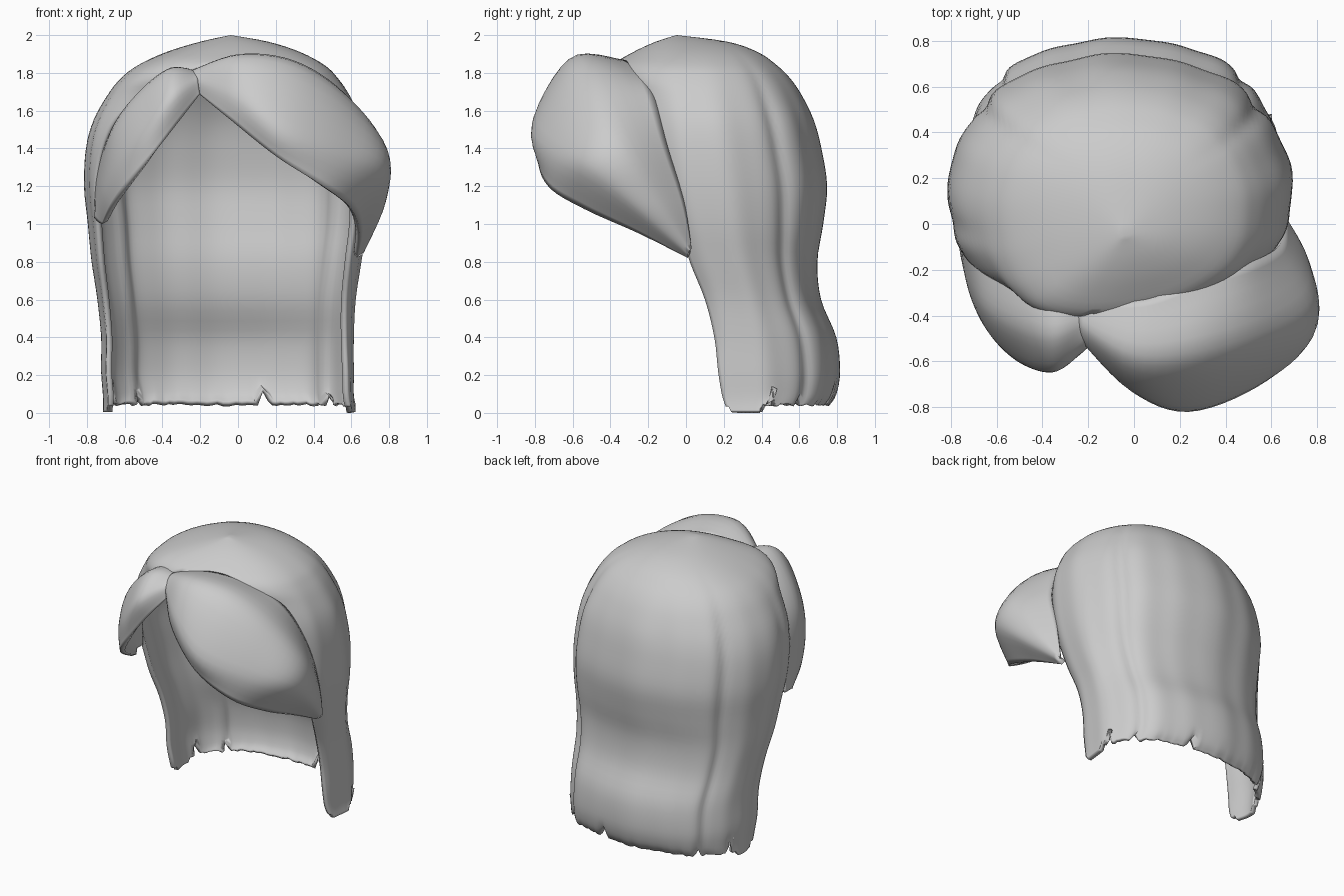
import bpy, bmesh, math, random
from mathutils import Vector

if "Cube" in bpy.data.objects:
    bpy.data.objects.remove(bpy.data.objects["Cube"])

random.seed(4)
hair = bpy.data.materials.new("hair grey")
hair.diffuse_color = (0.6, 0.6, 0.6, 1)
hair.use_nodes = True
hair.node_tree.nodes["Principled BSDF"].inputs["Base Color"].default_value = hair.diffuse_color
CENTRE = Vector((0, 0.05, 1.2))


def spline(points, t):
    """Smooth curve through a list of equal-length tuples, t in 0..1."""
    n = len(points) - 1
    i = min(int(t * n), n - 1)
    f = t * n - i
    a, b, c, d = (points[max(0, min(n, i + k))] for k in (-1, 0, 1, 2))
    return tuple(0.5 * (2 * q + (r - p) * f + (2 * p - 5 * q + 4 * r - s) * f ** 2
                        + (3 * q - p - 3 * r + s) * f ** 3)
                 for p, q, r, s in zip(a, b, c, d))


def sheet(name, grid, thickness):
    """Skin a grid of points, face it outwards and give it thickness."""
    bm = bmesh.new()
    rows = [[bm.verts.new(p) for p in row] for row in grid]
    for a, b in zip(rows, rows[1:]):
        for j in range(len(a) - 1):
            bm.faces.new((a[j], a[j + 1], b[j + 1], b[j]))
    bmesh.ops.remove_doubles(bm, verts=bm.verts, dist=0.002)
    bm.normal_update()
    facing = sum((f.calc_center_median() - CENTRE).dot(f.normal) * f.calc_area() for f in bm.faces)
    if facing < 0:
        bmesh.ops.reverse_faces(bm, faces=bm.faces)
    mesh = bpy.data.meshes.new(name)
    bm.to_mesh(mesh)
    bm.free()
    mesh.materials.append(hair)
    ob = bpy.data.objects.new(name, mesh)
    bpy.context.collection.objects.link(ob)
    solid = ob.modifiers.new("thickness", 'SOLIDIFY')
    solid.thickness = thickness
    solid.offset = -1
    bpy.context.view_layer.objects.active = ob
    ob.select_set(True)
    bpy.ops.object.shade_smooth_by_angle(angle=math.radians(50))
    ob.select_set(False)


# Main hair: z, left x, right x, middle y, front edge y, back y, half sweep in degrees
levels = [
    (2.00, -.04, -.04, -.05, -.05, -.05, 180),
    (1.965, -.20, .16, .03, -.16, .22, 180),
    (1.91, -.38, .33, .05, -.28, .38, 180),
    (1.84, -.53, .46, .05, -.39, .48, 180),
    (1.77, -.62, .53, .05, -.40, .55, 165),
    (1.68, -.69, .59, .05, -.31, .61, 147),
    (1.55, -.76, .65, .06, -.22, .67, 130),
    (1.40, -.80, .68, .08, -.16, .71, 121),
    (1.20, -.81, .69, .11, -.10, .74, 116),
    (1.00, -.79, .68, .15, -.04, .72, 114),
    (0.80, -.77, .65, .20, .02, .69, 113),
    (0.60, -.74, .62, .26, .10, .71, 111),
    (0.40, -.72, .61, .30, .15, .79, 109),
    (0.22, -.72, .61, .32, .17, .81, 107),
    (0.10, -.71, .61, .33, .19, .79, 106),
    (0.04, -.71, .62, .33, .21, .75, 106),
]
COLS, ROWS, P = 96, 60, 0.9
hem = [random.uniform(-.006, .008) for _ in range(COLS + 1)]
for notch, depth in ((15, .1), (27, .05), (54, .07), (72, .04), (82, .1)):  # cuts in the hem
    hem[notch] = depth
    hem[notch + 1] = depth * .35
for j in list(range(3, 12)) + list(range(86, 95)):    # longer side locks
    hem[j] = -0.035

main_grid = []
for r in range(ROWS + 1):
    z, xl, xr, ym, yf, yb, sweep = spline(levels, r / ROWS)
    sweep = math.radians(min(sweep, 180))
    front = (ym - yf) / max(abs(math.cos(sweep)), .05) ** P
    down = max(0, min(1, (1.95 - z) / .4))
    row = []
    for j in range(COLS + 1):
        phi = sweep * (2 * j / COLS - 1)
        s, c = math.sin(phi), math.cos(phi)
        groove = math.exp(-((abs(phi) - .9) / .07) ** 2)
        wave = 1 + down * (.008 * math.cos(9 * phi) + .005 * math.cos(17 * phi + 1) - .025 * groove)
        x = math.copysign(abs(s) ** P, s) * (xr - xl) / 2 * wave + (xl + xr) / 2
        x -= .15 * max(0, -c) ** 3 * min(1, (2 - z) / .12)
        y = ym + ((yb - ym) * c ** P * wave if c > 0 else -front * (-c) ** P)
        drop = hem[j] * max(0, (.22 - z) / .18) ** 1.5
        row.append((x, y, z + drop))
    main_grid.append(row)
sheet("main_hair", main_grid, 0.03)


def fringe(name, rails, n=36, m=16):
    """Loft a swept lock across four rails, from the parting to its tail."""
    grid = []
    for a in range(n + 1):
        section = [spline(rail, a / n) for rail in rails]
        grid.append([spline(section, b / m) for b in range(m + 1)])
    sheet(name, grid, 0.035)


# Rails run: free lower edge, bulge, upper curve, hairline
fringe("large_fringe", [
    [(-.22, -.52, 1.70), (-.05, -.69, 1.56), (.20, -.78, 1.36), (.45, -.73, 1.20),
     (.60, -.54, 1.08), (.645, -.25, .95), (.63, .01, .82)],
    [(-.24, -.50, 1.77), (.00, -.73, 1.69), (.25, -.81, 1.52), (.56, -.69, 1.40),
     (.77, -.51, 1.29), (.77, -.27, 1.09), (.66, .01, .84)],
    [(-.25, -.43, 1.81), (.00, -.58, 1.89), (.30, -.57, 1.85), (.58, -.48, 1.67),
     (.78, -.34, 1.41), (.76, -.15, 1.12), (.67, .02, .86)],
    [(-.24, -.34, 1.81), (.05, -.33, 1.87), (.30, -.23, 1.80), (.50, -.17, 1.68),
     (.63, -.10, 1.42), (.66, -.01, 1.12), (.66, .03, .87)],
])
fringe("small_fringe", [
    [(-.20, -.54, 1.69), (-.30, -.61, 1.56), (-.45, -.61, 1.37), (-.58, -.53, 1.22),
     (-.67, -.38, 1.10), (-.72, -.20, 1.00)],
    [(-.21, -.52, 1.77), (-.35, -.64, 1.68), (-.50, -.60, 1.50), (-.63, -.48, 1.35),
     (-.71, -.33, 1.18), (-.74, -.17, 1.01)],
    [(-.22, -.43, 1.81), (-.36, -.49, 1.82), (-.52, -.45, 1.69), (-.66, -.36, 1.50),
     (-.73, -.24, 1.25), (-.76, -.13, 1.03)],
    [(-.22, -.34, 1.80), (-.36, -.28, 1.80), (-.55, -.22, 1.66), (-.68, -.15, 1.48),
     (-.75, -.08, 1.25), (-.76, -.06, 1.03)],
])
